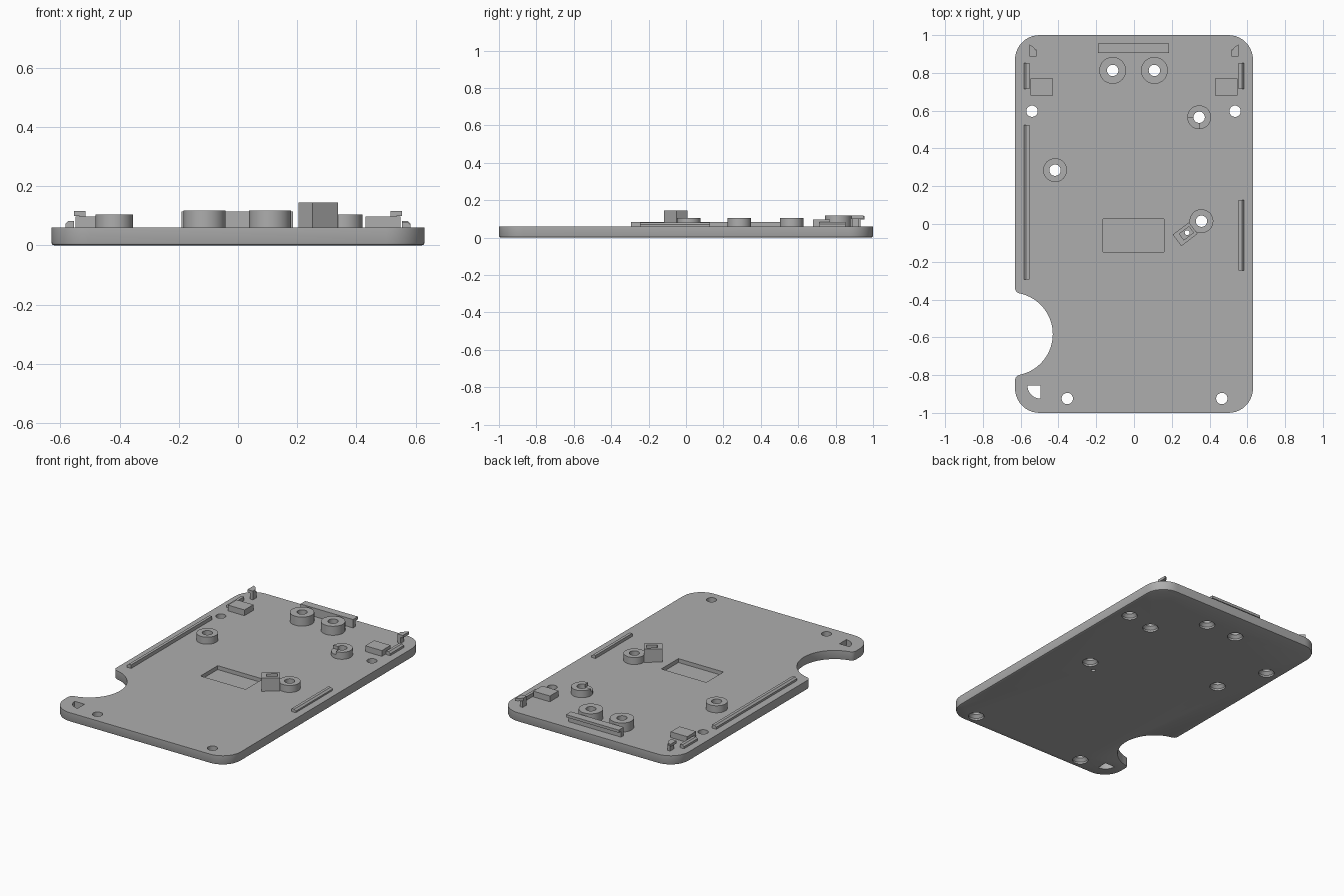
import bpy, bmesh
from math import sin, cos, radians, pi
from mathutils import Matrix, Vector

old = bpy.data.objects.get("Cube")
if old:
    bpy.data.objects.remove(old, do_unlink=True)

grey = bpy.data.materials.new("grey plastic")
grey.use_nodes = True
colour = (0.42, 0.42, 0.42, 1)
grey.diffuse_color = colour
grey.node_tree.nodes["Principled BSDF"].inputs["Base Color"].default_value = colour

TOP = 0.06  # upper face of the plate


def finish(name, bm):
    bmesh.ops.recalc_face_normals(bm, faces=bm.faces)
    mesh = bpy.data.meshes.new(name)
    bm.to_mesh(mesh)
    bm.free()
    ob = bpy.data.objects.new(name, mesh)
    bpy.context.collection.objects.link(ob)
    mesh.materials.append(grey)
    return ob


def arc(cx, cy, r, a, b, n=10):
    return [(cx + r * cos(radians(a + (b - a) * i / n)),
             cy + r * sin(radians(a + (b - a) * i / n))) for i in range(n + 1)]


def prism(name, pts, z0, z1, chamfer=0):
    bm = bmesh.new()
    base = bm.faces.new([bm.verts.new((x, y, z0)) for x, y in pts])
    new = bmesh.ops.extrude_face_region(bm, geom=[base])["geom"]
    bmesh.ops.translate(bm, vec=(0, 0, z1 - z0),
                        verts=[v for v in new if isinstance(v, bmesh.types.BMVert)])
    if chamfer:
        rim = [e for e in bm.edges if all(abs(v.co.z - z0) < 1e-6 for v in e.verts)]
        bmesh.ops.bevel(bm, geom=rim, offset=chamfer, segments=2, profile=0.5, affect='EDGES')
    return finish(name, bm)


def box(name, x0, x1, y0, y1, z0, z1):
    return prism(name, [(x0, y0), (x1, y0), (x1, y1), (x0, y1)], z0, z1)


def lathe(name, x, y, profile, closed, n=40):
    # spins (radius, height) points around a vertical axis
    bm = bmesh.new()
    rings = [[bm.verts.new((x + r * cos(2 * pi * i / n), y + r * sin(2 * pi * i / n), z))
              for i in range(n)] for r, z in profile]
    pairs = list(zip(rings, rings[1:] + rings[:1])) if closed else list(zip(rings, rings[1:]))
    for a, b in pairs:
        for i in range(n):
            j = (i + 1) % n
            bm.faces.new((a[i], a[j], b[j], b[i]))
    if not closed:
        bm.faces.new(rings[0])
        bm.faces.new(rings[-1])
    return finish(name, bm)


def cut(ob, cutter):
    mod = ob.modifiers.new("cut", 'BOOLEAN')
    mod.operation, mod.solver, mod.object = 'DIFFERENCE', 'EXACT', cutter
    bpy.context.view_layer.objects.active = ob
    bpy.ops.object.modifier_apply(modifier=mod.name)
    bpy.data.objects.remove(cutter, do_unlink=True)


def smooth(ob):
    bpy.ops.object.select_all(action='DESELECT')
    ob.select_set(True)
    bpy.context.view_layer.objects.active = ob
    bpy.ops.object.shade_smooth_by_angle(angle=radians(30))


# Plate outline: rounded corners and a filleted thumb notch on its right side
W, L, R = 0.63, 1.0, 0.13
outline = arc(R - W, R - L, R, 180, 270) + arc(W - R, R - L, R, 270, 360)
outline += arc(W - R, L - R, R, 0, 90) + arc(R - W, L - R, R, 90, 180)
outline += arc(-0.6, -0.338, 0.03, 180, 258.5, 6)
outline += arc(-0.65, -0.583, 0.22, 78.5, -78.5, 32)[1:-1]
outline += arc(-0.6, -0.828, 0.03, 101.5, 180, 6)
plate = prism("base_plate", outline, 0, TOP, chamfer=0.01)

# Countersunk screw holes, shallow pocket, lanyard hole
bosses = [("back_right_boss", -0.113, 0.813, 0.071, 0.118),
          ("back_left_boss", 0.108, 0.813, 0.071, 0.118),
          ("notched_boss", 0.345, 0.565, 0.063, 0.105),
          ("right_boss", -0.418, 0.285, 0.063, 0.105),
          ("left_boss", 0.357, 0.015, 0.063, 0.105)]
plain = [(-0.54, 0.597), (0.535, 0.597), (-0.353, -0.924), (0.465, -0.924)]
for x, y in [b[1:3] for b in bosses] + plain:
    cut(plate, lathe("hole", x, y, [(0.047, -0.02), (0.047, 0.012), (0.03, 0.03), (0.03, 0.1)], False))
cut(plate, box("pocket", -0.163, 0.158, -0.148, 0.026, 0.035, 0.1))
quarter = [(-0.494, -0.855)] + arc(-0.494, -0.855, 0.07, 180, 270)
cut(plate, prism("lanyard_hole", quarter, -0.05, 0.1))

# Screw bosses
made = {}
for name, x, y, r, z in bosses:
    made[name] = lathe(name, x, y, [(r, TOP), (r, z), (0.03, z), (0.03, TOP)], True)
cut(made["notched_boss"], box("notch", 0.245, 0.345, 0.465, 0.565, 0.085, 0.2))

# Turned post with a recessed top and a pin hole
px, py = 0.271, -0.054
post = box("turned_post", -0.054, 0.054, -0.038, 0.038, TOP, 0.145)
cut(post, box("recess", -0.024, 0.04, -0.02, 0.02, 0.125, 0.2))
cut(post, lathe("pin", 0.013, 0, [(0.013, 0), (0.013, 0.2)], False, 20))
turn = Matrix.Translation((px, py, 0)) @ Matrix.Rotation(radians(37), 4, 'Z')
post.data.transform(turn)
pin = turn @ Vector((0.013, 0, 0))
cut(plate, lathe("pin", pin.x, pin.y, [(0.013, -0.1), (0.013, 0.2)], False, 20))
cut(made["left_boss"], prism("clear", [(turn @ Vector((x, y, 0))).to_2d() for x, y in
    ((-0.05, -0.037), (0.053, -0.037), (0.053, 0.037), (-0.05, 0.037))], 0.0, 0.2))


# Side rails: outer face slopes in to a narrow top
def rail(name, side, y0, y1, z):
    bm = bmesh.new()
    profile = [(0.583, TOP), (0.583, z - 0.01), (0.572, z), (0.554, z), (0.554, TOP)]
    ends = [[bm.verts.new((side * x, y, h)) for x, h in profile] for y in (y0, y1)]
    a, b = ends
    bm.faces.new(a)
    bm.faces.new(b)
    for i in range(len(a)):
        j = (i + 1) % len(a)
        bm.faces.new((a[i], a[j], b[j], b[i]))
    finish(name, bm)


rail("right_long_rail", -1, -0.295, 0.525, 0.083)
rail("left_long_rail", 1, -0.245, 0.128, 0.08)
for label, s in (("right", -1), ("left", 1)):
    rail(label + "_short_rail", s, 0.715, 0.853, 0.083)
    # Support blocks and hooked corner clips
    box(label + "_support_block", *sorted((s * 0.43, s * 0.548)), 0.68, 0.77, TOP, 0.097)
    box(label + "_clip_post", *sorted((s * 0.515, s * 0.535)), 0.888, 0.925, TOP, 0.101)
    prism(label + "_clip_head", [(s * 0.515, 0.886), (s * 0.553, 0.886),
                                 (s * 0.553, 0.95), (s * 0.535, 0.94), (s * 0.515, 0.915)], 0.1, 0.117)

# Back latch bar with an overhanging lip
box("latch_bar_wall", -0.19, 0.185, 0.905, 0.932, TOP, 0.098)
box("latch_bar_lip", -0.19, 0.185, 0.905, 0.955, 0.097, 0.114)

for ob in [plate, post] + list(made.values()):
    smooth(ob)
